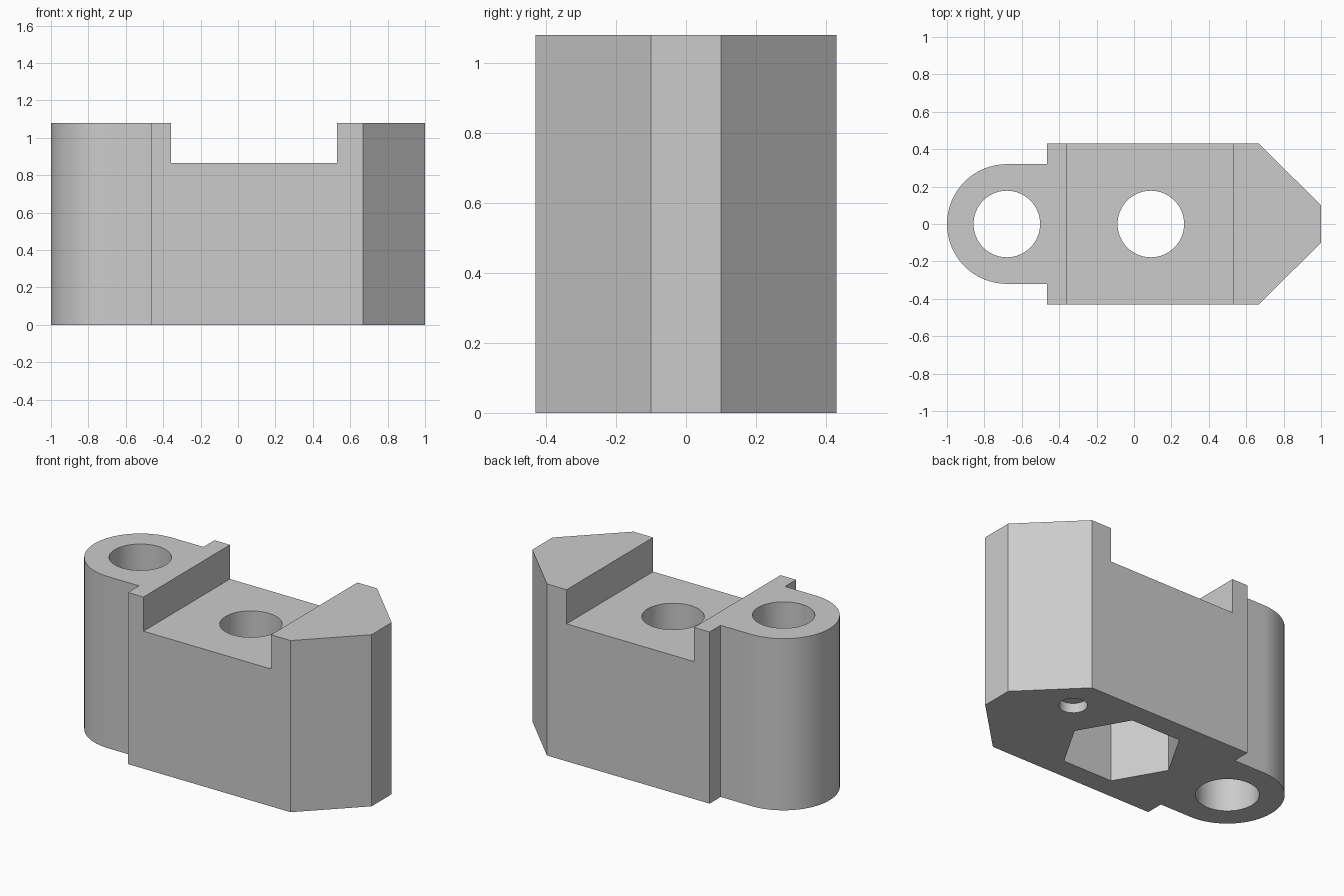
import bpy
import bmesh
from math import pi, cos, sin, radians

cube = bpy.data.objects.get("Cube")
if cube:
    bpy.data.objects.remove(cube, do_unlink=True)

HEIGHT = 1.08
NOTCH_Z = 0.865
LUG_X, LUG_R = -0.68, 0.32      # rounded end
BOLT_X, HOLE_R = 0.09, 0.178    # central bolt hole

grey = bpy.data.materials.new("plain_grey")
grey.use_nodes = True
colour = (0.6, 0.6, 0.6, 1)
grey.diffuse_color = colour
grey.node_tree.nodes["Principled BSDF"].inputs["Base Color"].default_value = colour


def prism(name, outline, z0, z1):
    """Extrude a closed xy outline from z0 to z1."""
    bm = bmesh.new()
    base = bm.faces.new([bm.verts.new((x, y, z0)) for x, y in outline])
    top = bmesh.ops.extrude_face_region(bm, geom=[base])["geom"]
    verts = [g for g in top if isinstance(g, bmesh.types.BMVert)]
    bmesh.ops.translate(bm, verts=verts, vec=(0, 0, z1 - z0))
    bmesh.ops.recalc_face_normals(bm, faces=bm.faces)
    mesh = bpy.data.meshes.new(name)
    bm.to_mesh(mesh)
    bm.free()
    mesh.materials.append(grey)
    obj = bpy.data.objects.new(name, mesh)
    bpy.context.collection.objects.link(obj)
    return obj


def ring(x, y, r, sides):
    return [(x + r * cos(2 * pi * i / sides), y + r * sin(2 * pi * i / sides))
            for i in range(sides)]


def cut(body, cutter):
    """Subtract the cutter from the body and remove it."""
    cutter.hide_render = True
    mod = body.modifiers.new("cut", "BOOLEAN")
    mod.operation = "DIFFERENCE"
    mod.solver = "EXACT"
    mod.object = cutter
    bpy.context.view_layer.objects.active = body
    bpy.ops.object.modifier_apply(modifier=mod.name)
    bpy.data.objects.remove(cutter, do_unlink=True)


# Body: pointed end, wide block, stepped rounded lug
half = [(1, 0.1), (0.667, 0.43), (-0.465, 0.43), (-0.465, LUG_R)]
arc = [(LUG_X + LUG_R * cos(a), LUG_R * sin(a))
       for a in (pi / 2 + pi * i / 32 for i in range(33))]
outline = half + arc + [(x, -y) for x, y in reversed(half)]
body = prism("clamp_body", outline, 0, HEIGHT)

# Slot across the top
slot = [(-0.357, -0.6), (0.53, -0.6), (0.53, 0.6), (-0.357, 0.6)]
cut(body, prism("slot_cutter", slot, NOTCH_Z, HEIGHT + 0.2))

# Through holes in the lug and the block
for x in (LUG_X, BOLT_X):
    cut(body, prism("hole_cutter", ring(x, 0, HOLE_R, 64), -0.2, HEIGHT + 0.2))

# Hexagonal nut pocket and shallow locating hole underneath
cut(body, prism("nut_cutter", ring(BOLT_X, 0, 0.342, 6), -0.2, 0.53))
cut(body, prism("pin_cutter", ring(0.62, 0.21, 0.08, 32), -0.2, 0.06))

# Smooth curved walls, keep edges sharp
bpy.ops.object.select_all(action="DESELECT")
body.select_set(True)
bpy.context.view_layer.objects.active = body
bpy.ops.object.shade_smooth_by_angle(angle=radians(30))
